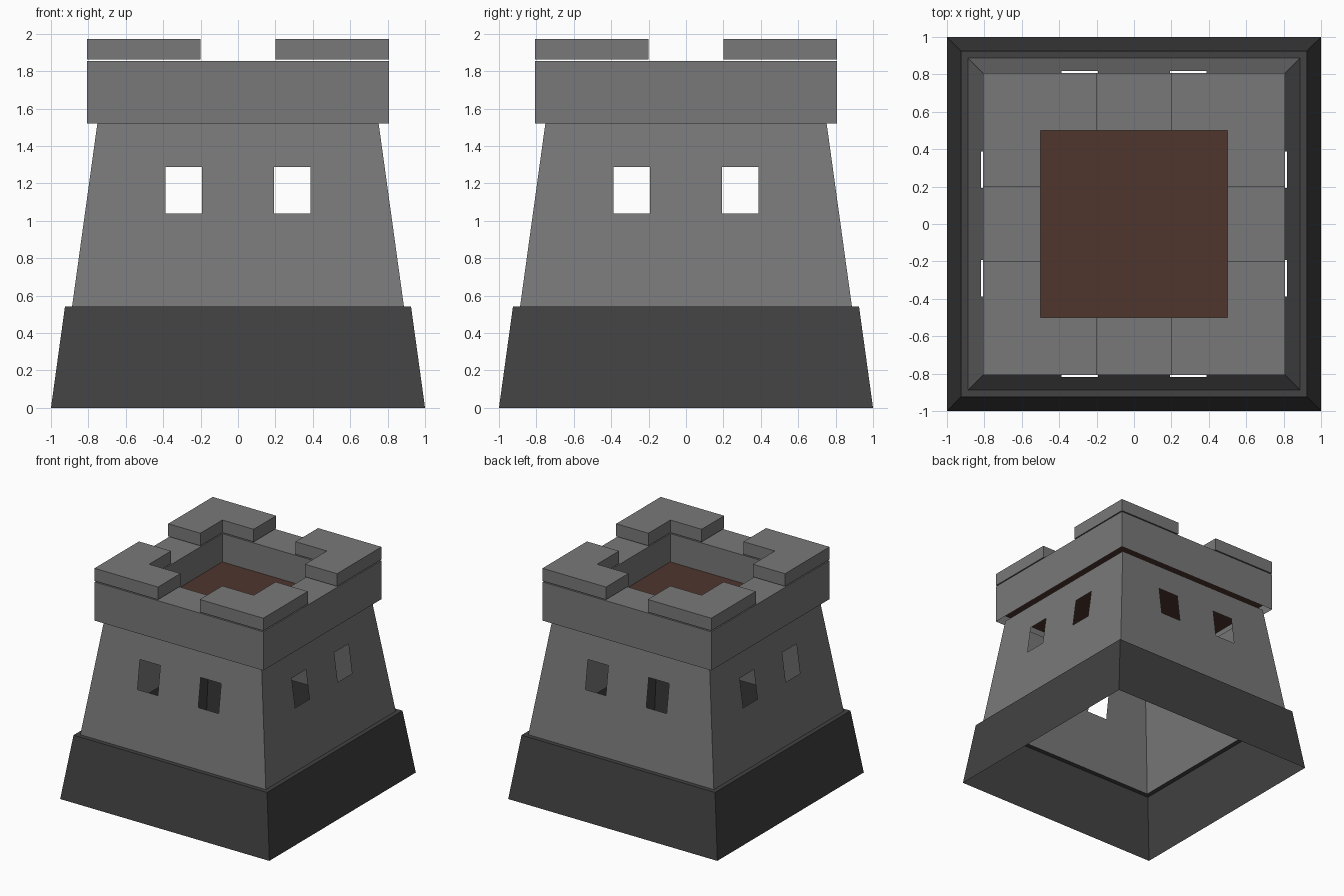
import bpy, bmesh
from mathutils import Vector

cube = bpy.data.objects.get("Cube")
if cube:
    bpy.data.objects.remove(cube, do_unlink=True)


def material(name, colour):
    m = bpy.data.materials.new(name)
    m.use_nodes = True
    m.diffuse_color = (*colour, 1)
    m.node_tree.nodes["Principled BSDF"].inputs["Base Color"].default_value = (*colour, 1)
    return m


stone = material("grey stone", (0.19, 0.19, 0.19))
dark_stone = material("dark stone", (0.054, 0.054, 0.054))
brown = material("brown floor", (0.077, 0.037, 0.027))


def finish(name, bm, mat):
    mesh = bpy.data.meshes.new(name)
    bm.to_mesh(mesh)
    bm.free()
    mesh.materials.append(mat)
    obj = bpy.data.objects.new(name, mesh)
    bpy.context.collection.objects.link(obj)
    return obj


def square_shell(rings):
    """Open shell joining square rings given as (half width, height)."""
    bm = bmesh.new()
    corners = [(-1, -1), (1, -1), (1, 1), (-1, 1)]
    loops = [[bm.verts.new((x * h, y * h, z)) for x, y in corners] for h, z in rings]
    for low, high in zip(loops, loops[1:]):
        for i in range(4):
            j = (i + 1) % 4
            bm.faces.new((low[i], low[j], high[j], high[i]))
    return bm


# Sloping plinth with a narrow ledge
finish("base", square_shell([(1, 0), (0.925, 0.543), (0.885, 0.543)]), dark_stone)

# Tapered wall with two window openings on each side
WIN_IN, WIN_OUT, WIN_LOW, WIN_HIGH = 0.193, 0.388, 1.04, 1.287
bm = square_shell([(0.887, 0.543), (0.752, 1.52)])


def slice_at(position, normal):
    geom = bm.verts[:] + bm.edges[:] + bm.faces[:]
    bmesh.ops.bisect_plane(bm, geom=geom, plane_co=position, plane_no=normal)


for z in (WIN_LOW, WIN_HIGH):
    slice_at((0, 0, z), (0, 0, 1))
for axis in (Vector((1, 0, 0)), Vector((0, 1, 0))):
    for d in (-WIN_OUT, -WIN_IN, WIN_IN, WIN_OUT):
        slice_at(axis * d, axis)


def is_window(face):
    c = face.calc_center_median()
    return WIN_LOW < c.z < WIN_HIGH and WIN_IN < min(abs(c.x), abs(c.y)) < WIN_OUT


bmesh.ops.delete(bm, geom=[f for f in bm.faces if is_window(f)], context="FACES")
finish("tower_wall", bm, stone)

# Overhanging parapet, open beneath, with a sunken courtyard
finish("parapet", square_shell([(0.807, 1.52), (0.807, 1.854), (0.5, 1.854), (0.5, 1.61)]), stone)

# Floor closing the top of the tower
bm = bmesh.new()
bmesh.ops.create_grid(bm, x_segments=1, y_segments=1, size=0.805)
bmesh.ops.translate(bm, verts=bm.verts, vec=(0, 0, 1.61))
finish("roof_floor", bm, brown)

# L-shaped corner battlements, slightly raised above the parapet
O, I, E = 0.807, 0.5, 0.2
profile = [(O, O), (E, O), (E, I), (I, I), (I, E), (O, E)]
for side, sx in (("left", 1), ("right", -1)):
    for end, sy in (("front", -1), ("back", 1)):
        bm = bmesh.new()
        face = bm.faces.new([bm.verts.new((x * sx, y * sy, 1.863)) for x, y in profile])
        top = bmesh.ops.extrude_face_region(bm, geom=[face], use_keep_orig=True)["geom"]
        bmesh.ops.translate(bm, vec=(0, 0, 0.109),
                            verts=[v for v in top if isinstance(v, bmesh.types.BMVert)])
        bmesh.ops.recalc_face_normals(bm, faces=bm.faces)
        finish(f"battlement_{end}_{side}", bm, stone)
